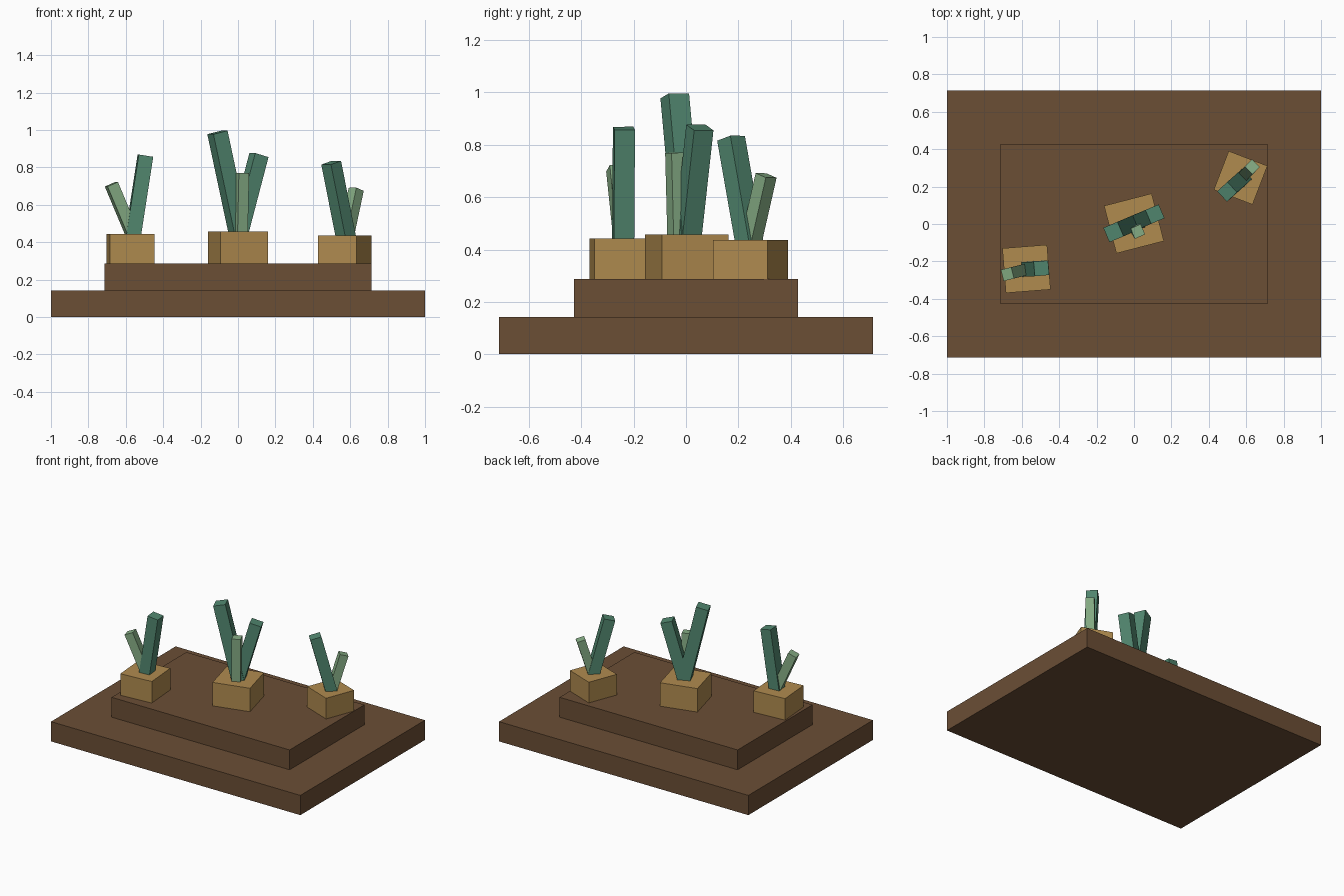
import bpy
from math import radians, cos, sin
from mathutils import Matrix, Vector

cube = bpy.data.objects.get("Cube")
if cube:
    bpy.data.objects.remove(cube, do_unlink=True)


def material(name, hex_code):
    srgb = [int(hex_code[i:i + 2], 16) / 255 for i in (0, 2, 4)]
    rgba = [((c + 0.055) / 1.055) ** 2.4 for c in srgb] + [1]
    mat = bpy.data.materials.new(name)
    mat.use_nodes = True
    mat.diffuse_color = rgba
    mat.node_tree.nodes["Principled BSDF"].inputs["Base Color"].default_value = rgba
    return mat


soil = material("brown soil", "6B4E35")
clay = material("ochre clay", "B08B4F")
green = material("deep green", "528870")
pale = material("pale green", "86AD85")


def box(name, size, matrix, mat):
    bpy.ops.mesh.primitive_cube_add(size=1)
    obj = bpy.context.object
    obj.name = name
    obj.data.transform(matrix @ Matrix.Diagonal((*size, 1)))
    obj.data.materials.append(mat)


def slab(name, width, depth, bottom, top, mat):
    centre = Matrix.Translation((0, 0, (bottom + top) / 2))
    box(name, (width, depth, top - bottom), centre, mat)


def pot(name, x, y, top, size, yaw):
    turn = Matrix.Rotation(radians(yaw), 4, "Z")
    box(name, (size,) * 3, Matrix.Translation((x, y, top - size / 2)) @ turn, clay)


def leaf(name, base, tip, width, yaw, mat):
    """Square bar leaning from base to tip, rooted a little inside the pot."""
    base, tip = Vector(base), Vector(tip)
    axis = (tip - base).normalized()
    root = base - axis * 0.05
    side = axis.cross(Vector((cos(radians(yaw)), sin(radians(yaw)), 0))).normalized()
    frame = Matrix((side.cross(axis), side, axis)).transposed().to_4x4()
    place = Matrix.Translation((root + tip) / 2) @ frame
    box(name, (width, width, (tip - root).length), place, mat)


# Stepped ground
slab("lower_step", 2, 1.428, 0, 0.143, soil)
slab("upper_step", 1.428, 0.857, 0.143, 0.287, soil)

# Pots
pot("centre_pot", 0, 0.003, 0.457, 0.263, 14.5)
pot("right_pot", -0.575, -0.24, 0.443, 0.24, 4.5)
pot("left_pot", 0.57, 0.247, 0.437, 0.222, -21)

# Centre plant
leaf("centre_tall_leaf", (0.003, 0.005, 0.457), (-0.11, -0.043, 0.987), 0.084, 23, green)
leaf("centre_mid_leaf", (0.005, 0.008, 0.457), (0.112, 0.053, 0.866), 0.08, 23, green)
leaf("centre_small_leaf", (0.013, -0.032, 0.457), (0.02, -0.04, 0.77), 0.06, 24, pale)

# Right plant
leaf("right_tall_leaf", (-0.56, -0.24, 0.443), (-0.495, -0.237, 0.863), 0.078, 5, green)
leaf("right_small_leaf", (-0.565, -0.24, 0.443), (-0.677, -0.268, 0.71), 0.062, 14, pale)

# Left plant
leaf("left_tall_leaf", (0.575, 0.24, 0.437), (0.498, 0.172, 0.825), 0.076, 43, green)
leaf("left_small_leaf", (0.58, 0.25, 0.437), (0.632, 0.306, 0.683), 0.058, 45, pale)
